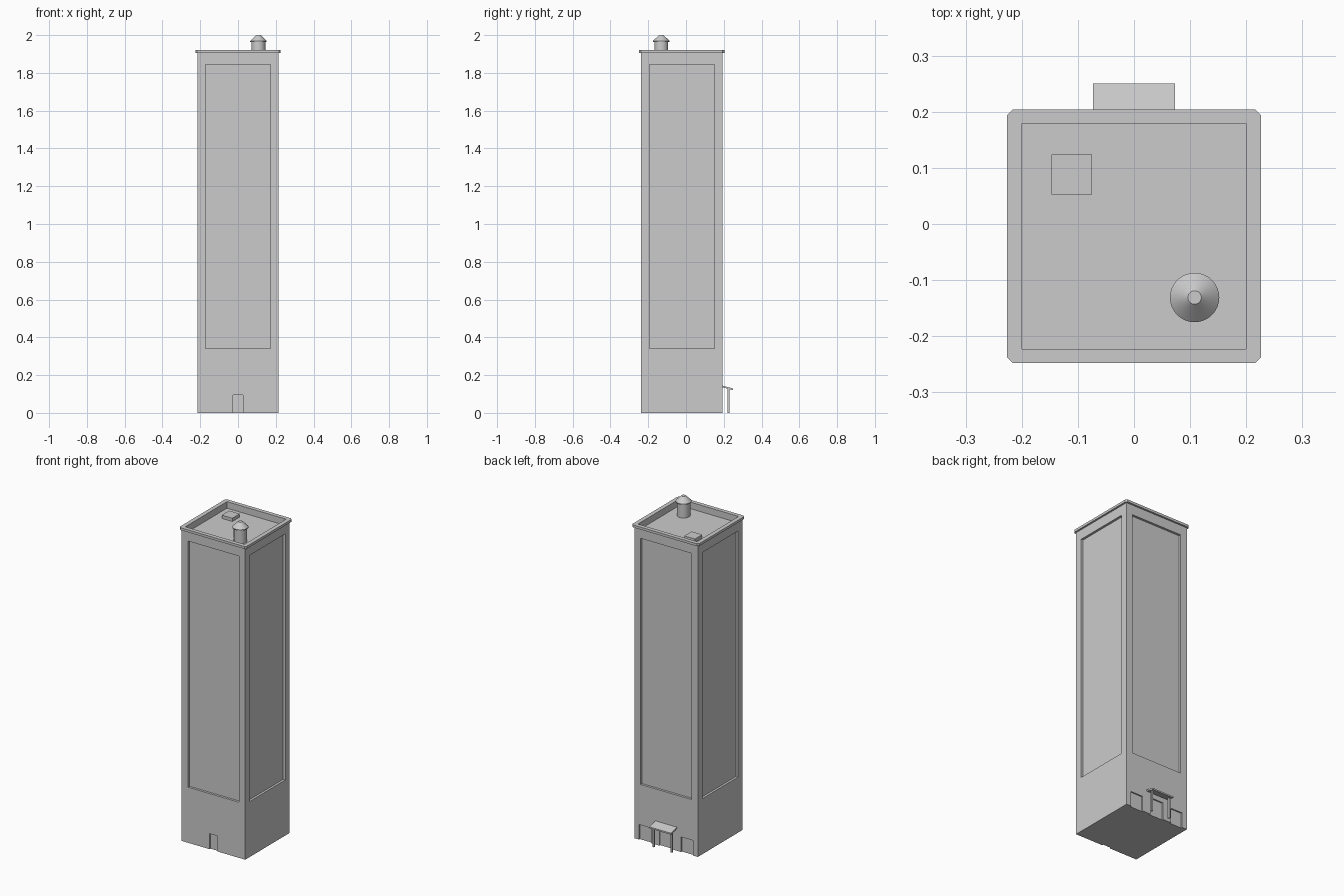
import bpy, bmesh
from math import radians

if "Cube" in bpy.data.objects:
    bpy.data.objects.remove(bpy.data.objects["Cube"])

CY = -0.022          # tower centre in y
HALF = 0.215         # half width of the shaft
TOP, ROOF = 1.92, 1.88


def box(name, x0, x1, y0, y1, z0, z1, chamfer=0):
    bm = bmesh.new()
    bmesh.ops.create_cube(bm, size=1)
    for v in bm.verts:
        v.co = ((x0, x1)[v.co.x > 0], (y0, y1)[v.co.y > 0], (z0, z1)[v.co.z > 0])
    if chamfer:
        upright = [e for e in bm.edges if abs(e.verts[0].co.z - e.verts[1].co.z) > 1e-5]
        bmesh.ops.bevel(bm, geom=upright, offset=chamfer, segments=1, affect='EDGES')
    me = bpy.data.meshes.new(name)
    bm.to_mesh(me)
    bm.free()
    ob = bpy.data.objects.new(name, me)
    bpy.context.collection.objects.link(ob)
    return ob


def cut(target, cutters):
    for c in cutters:
        m = target.modifiers.new("cut", 'BOOLEAN')
        m.operation, m.object, m.solver = 'DIFFERENCE', c, 'EXACT'
    bpy.context.view_layer.objects.active = target
    for m in list(target.modifiers):
        bpy.ops.object.modifier_apply(modifier=m.name)


# shaft and crowning ledge
shaft = box("tower_shaft", -HALF, HALF, CY - HALF, CY + HALF, 0, TOP - 0.002)
ledge = box("roof_ledge", -0.226, 0.226, CY - 0.226, CY + 0.226, 1.905, TOP, 0.01)

# sunken roof behind the parapet
well = box("roof_cutter", -0.2, 0.2, CY - 0.201, CY + 0.201, ROOF, 2.1)
cut(ledge, [well])

# recessed wall panels on four sides
cutters = [well]
PW, D = 0.172, 0.014
for s in (-1, 1):
    a, b = sorted((s * (HALF - D), s * (HALF + 0.05)))
    cutters.append(box("panel_cutter", -PW, PW, CY + a, CY + b, 0.34, 1.845))
    cutters.append(box("panel_cutter", a, b, CY - PW, CY + PW, 0.34, 1.845))

# doorways: one in front, three at the back
F, B = CY - HALF, CY + HALF
cutters.append(box("door_cutter", -0.027, 0.027, F - 0.05, F + 0.008, -0.05, 0.095))
for x, w, h in ((-0.142, 0.04, 0.092), (0, 0.045, 0.105), (0.142, 0.04, 0.092)):
    cutters.append(box("door_cutter", x - w, x + w, B - 0.008, B + 0.05, -0.05, h))
cut(shaft, cutters)
for c in cutters:
    bpy.data.objects.remove(c, do_unlink=True)

# roof hatch
box("roof_hatch", -0.147, -0.075, 0.053, 0.124, ROOF - 0.002, ROOF + 0.02)

# turned roof vent
bm = bmesh.new()
pts = [(0, ROOF - 0.002), (0.037, ROOF - 0.002), (0.037, 1.963), (0.044, 1.963),
       (0.044, 1.969), (0.014, 1.998), (0.012, 2.0), (0, 2.0)]
vs = [bm.verts.new((r, 0, z)) for r, z in pts]
es = [bm.edges.new(p) for p in zip(vs, vs[1:])]
bmesh.ops.spin(bm, geom=vs + es, cent=(0, 0, 0), axis=(0, 0, 1), angle=radians(360), steps=32)
bmesh.ops.remove_doubles(bm, verts=bm.verts, dist=1e-5)
bmesh.ops.recalc_face_normals(bm, faces=bm.faces)
me = bpy.data.meshes.new("roof_vent")
bm.to_mesh(me)
bm.free()
vent = bpy.data.objects.new("roof_vent", me)
vent.location = (0.108, -0.131, 0)
bpy.context.collection.objects.link(vent)
bpy.context.view_layer.objects.active = vent
vent.select_set(True)
bpy.ops.object.shade_smooth_by_angle(angle=radians(30))

# sloping entrance canopy on two posts
canopy = box("entrance_canopy", -0.073, 0.073, B - 0.003, 0.25, 0.136, 0.145)
for v in canopy.data.vertices:
    if v.co.y > 0.22:
        v.co.z -= 0.016
for s in (-1, 1):
    box("canopy_post", s * 0.062 - 0.005, s * 0.062 + 0.005, 0.219, 0.229, 0, 0.13)
